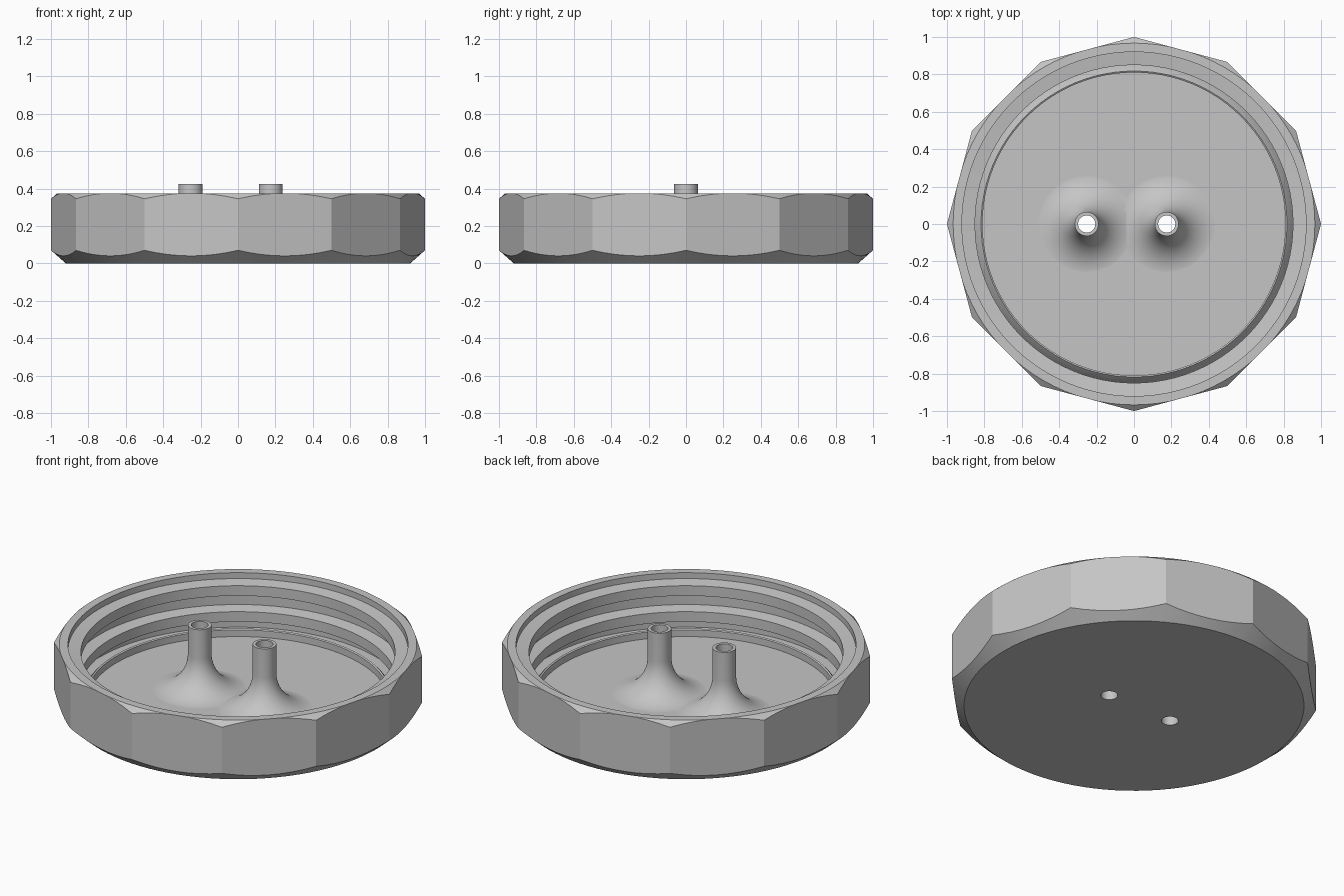
import bpy, bmesh, math

cube = bpy.data.objects.get("Cube")
if cube:
    bpy.data.objects.remove(cube, do_unlink=True)

grey = bpy.data.materials.new("plain_grey")
grey.use_nodes = True
COLOR = (0.56, 0.56, 0.56, 1)
grey.diffuse_color = COLOR
grey.node_tree.nodes["Principled BSDF"].inputs["Base Color"].default_value = COLOR


def lathe(name, profile, sides, x=0.0):
    """Revolve a profile of (radius, height), starting and ending on the axis."""
    bm = bmesh.new()
    verts = [bm.verts.new((r, 0, z)) for r, z in profile]
    edges = [bm.edges.new(pair) for pair in zip(verts, verts[1:])]
    bmesh.ops.spin(bm, geom=verts + edges, cent=(0, 0, 0), axis=(0, 0, 1),
                   angle=math.tau, steps=sides)
    bmesh.ops.remove_doubles(bm, verts=bm.verts[:], dist=1e-5)
    bmesh.ops.recalc_face_normals(bm, faces=bm.faces[:])
    mesh = bpy.data.meshes.new(name)
    bm.to_mesh(mesh)
    bm.free()
    mesh.materials.append(grey)
    obj = bpy.data.objects.new(name, mesh)
    obj.location.x = x
    bpy.context.collection.objects.link(obj)
    return obj


def combine(target, tool, operation):
    """Apply a boolean and discard the helper."""
    tool.hide_render = True
    mod = target.modifiers.new(operation.lower(), "BOOLEAN")
    mod.operation, mod.object, mod.solver = operation, tool, "EXACT"
    bpy.context.view_layer.objects.active = target
    bpy.ops.object.modifier_apply(modifier=mod.name)
    bpy.data.objects.remove(tool, do_unlink=True)


TOP, FLOOR, WALL, CREST = 0.375, 0.045, 0.92, 0.85

# Twelve-sided lid, its corners trimmed by a conical chamfer above and below
lid = lathe("lid", [(0, 0), (1, 0), (1, TOP), (0, TOP)], 12)
chamfer = lathe("chamfer", [(0, 0), (WALL, 0), (1.03, 0.097), (1.03, 0.319),
                            (0.967, TOP), (0, TOP + 0.001)], 96)
combine(lid, chamfer, "INTERSECT")

# Hollow with a sealing bead round the floor and two raised thread bands
hollow = [(0, FLOOR), (0.81, FLOOR), (0.81, 0.085), (0.818, 0.09),
          (0.832, 0.075), (CREST, 0.05), (WALL, 0.05)]
for mid in (0.145, 0.3):
    hollow += [(WALL, mid - 0.05), (CREST, mid - 0.03),
               (CREST, mid + 0.03), (WALL, mid + 0.04)]
hollow += [(WALL, 0.5), (0, 0.5)]
combine(lid, lathe("hollow", hollow, 96), "DIFFERENCE")

# Two tubes flaring into the floor, each bored through the base
TUBE, BORE, FILLET, TUBE_TOP = 0.064, 0.046, 0.21, 0.425
for x in (-0.253, 0.175):
    flare = [(0, 0.02), (TUBE + FILLET, 0.02)]
    for i in range(15):
        a = i / 14 * math.pi / 2
        flare.append((TUBE + FILLET * (1 - math.sin(a)),
                      FLOOR - 0.001 + FILLET * (1 - math.cos(a))))
    flare += [(TUBE, TUBE_TOP), (0, TUBE_TOP)]
    combine(lid, lathe("tube", flare, 48, x), "UNION")
for x in (-0.253, 0.175):
    bore = [(0, -0.1), (BORE, -0.1), (BORE, 0.6), (0, 0.6)]
    combine(lid, lathe("bore", bore, 32, x), "DIFFERENCE")

# Smooth the round surfaces, keep level faces flat
bpy.ops.object.select_all(action="DESELECT")
lid.select_set(True)
bpy.context.view_layer.objects.active = lid
bpy.ops.object.shade_smooth_by_angle(angle=math.radians(20))
for face in lid.data.polygons:
    if abs(face.normal.z) > 0.9995:
        face.use_smooth = False
